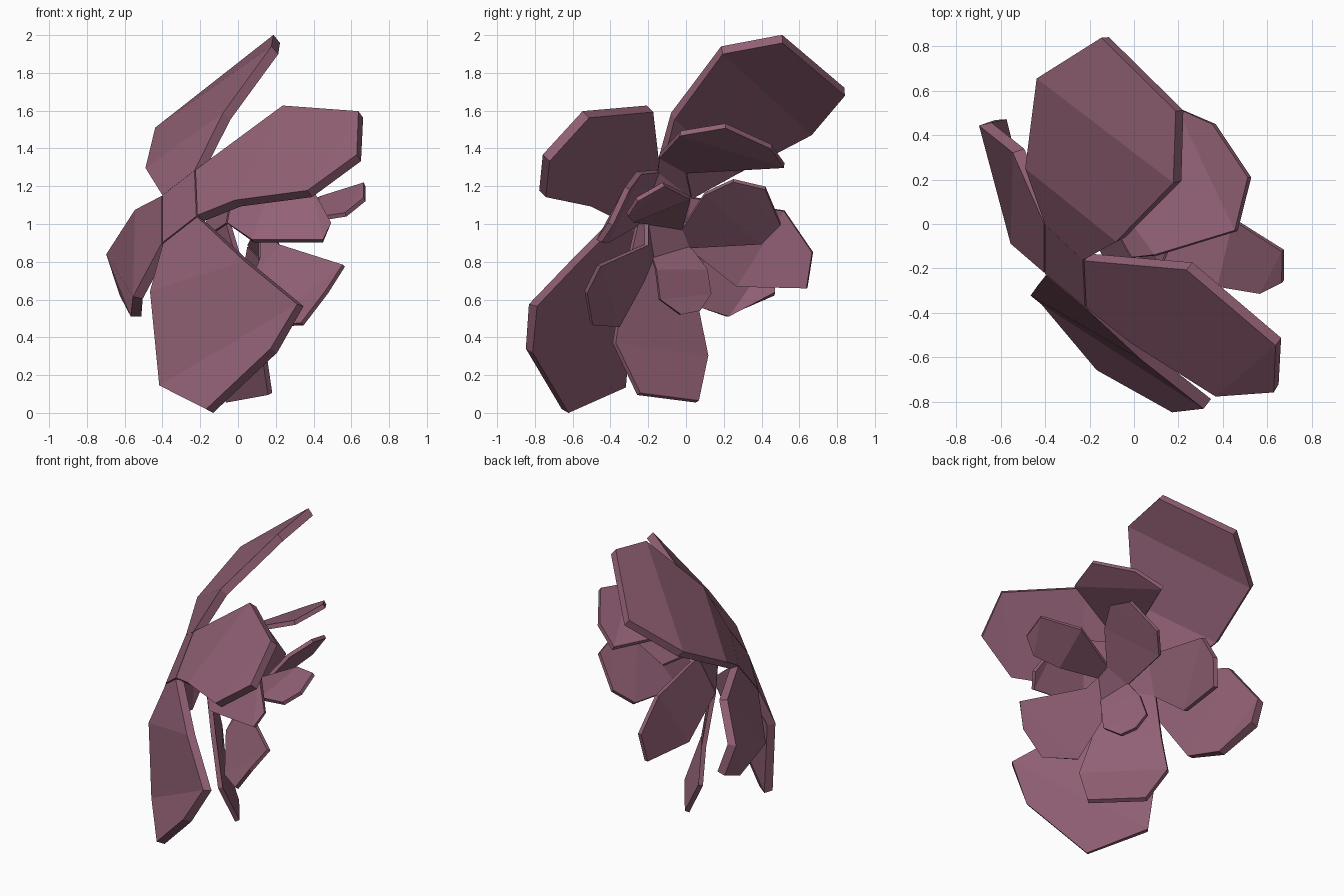
import bpy

mat = bpy.data.materials.new("dusty_rose")
mat.diffuse_color = (0.29, 0.12, 0.18, 1)


def sheet(name, pts, thick):
    """Folded thick sheet: cross strips between the two sides of an outline."""
    n = len(pts)
    faces = []
    for i in range((n - 1) // 2):
        f = []
        for k in (i, i + 1, n - 2 - i, n - 1 - i):
            if k not in f:
                f.append(k)
        faces.append(f)
    me = bpy.data.meshes.new(name)
    me.from_pydata(pts, [], faces)
    me.materials.append(mat)
    ob = bpy.data.objects.new(name, me)
    bpy.context.collection.objects.link(ob)
    m = ob.modifiers.new("thickness", 'SOLIDIFY')
    m.thickness = thick
    m.offset = 0
    m.use_even_offset = True


def whorl(name, hub, thick, petals):
    """A hub polygon with one petal growing from each of its edges."""
    sheet(name + "_hub", hub, thick)
    for i, (label, rim) in enumerate(petals):
        sheet(f"{name}_{label}_petal", [hub[i]] + rim + [hub[(i + 1) % len(hub)]], thick)


# Outer whorl: four large petals
whorl("outer",
      [(-.38, .01, 1.14), (-.21, -.15, 1.27), (-.20, -.36, 1.03), (-.38, -.21, .89)], .055, [
    ("top", [(-.47, .26, 1.28), (-.42, .66, 1.49), (-.13, .84, 1.70),
             (.205, .51, 1.98), (.195, .19, 1.92), (-.06, -.07, 1.57)]),
    ("right", [(.25, -.19, 1.61), (.65, -.53, 1.58), (.64, -.74, 1.35),
               (.38, -.76, 1.16), (.0, -.52, 1.11)]),
    ("bottom", [(.05, -.59, .80), (.33, -.81, .57), (.19, -.83, .33),
                (-.15, -.64, .01), (-.40, -.34, .14), (-.45, -.30, .64)]),
    ("left", [(-.53, -.08, .61), (-.54, .22, .51), (-.60, .47, .63),
              (-.67, .45, .84), (-.52, .33, 1.07)]),
])

# Middle whorl: four petals
whorl("middle",
      [(0, -.15, 1.28), (-.10, .03, 1.14), (-.20, -.02, .90), (-.05, -.26, 1.00)], .03, [
    ("top", [(.10, -.14, 1.36), (.46, -.03, 1.48), (.52, .21, 1.52),
             (.36, .45, 1.41), (.20, .52, 1.31), (0, 0, 1.28)]),
    ("back", [(-.14, .52, 1.07), (-.11, .67, .85), (-.14, .64, .66), (-.20, .27, .67)]),
    ("bottom", [(-.18, .06, .55), (-.19, .11, .30), (-.05, .06, .06),
                (.17, -.25, .10), (.13, -.38, .37), (.04, -.33, .70)]),
    ("front", [(.08, -.42, .91), (.45, -.46, .91), (.49, -.40, 1.00),
               (.39, -.31, 1.19), (.20, -.25, 1.27)]),
])

# Inner whorl: four small petals
whorl("inner",
      [(.12, -.21, 1.01), (.20, -.02, .98), (.06, .02, .88), (.12, -.18, .82)], .024, [
    ("right", [(.38, -.28, 1.02), (.57, -.31, 1.05), (.67, -.26, 1.13),
               (.67, -.12, 1.21), (.45, .02, 1.14)]),
    ("back", [(.32, .10, 1.16), (.40, .25, 1.23), (.38, .42, 1.19),
              (.22, .50, 1.0), (.12, .40, .90)]),
    ("bottom", [(.04, .11, .76), (0, .13, .63), (.04, .07, .54),
                (.08, -.03, .52), (.13, -.14, .60), (.13, -.16, .76)]),
    ("front", [(.08, -.23, .70), (.16, -.36, .46), (.34, -.50, .47),
               (.47, -.53, .64), (.56, -.46, .78), (.22, -.21, .89)]),
])
